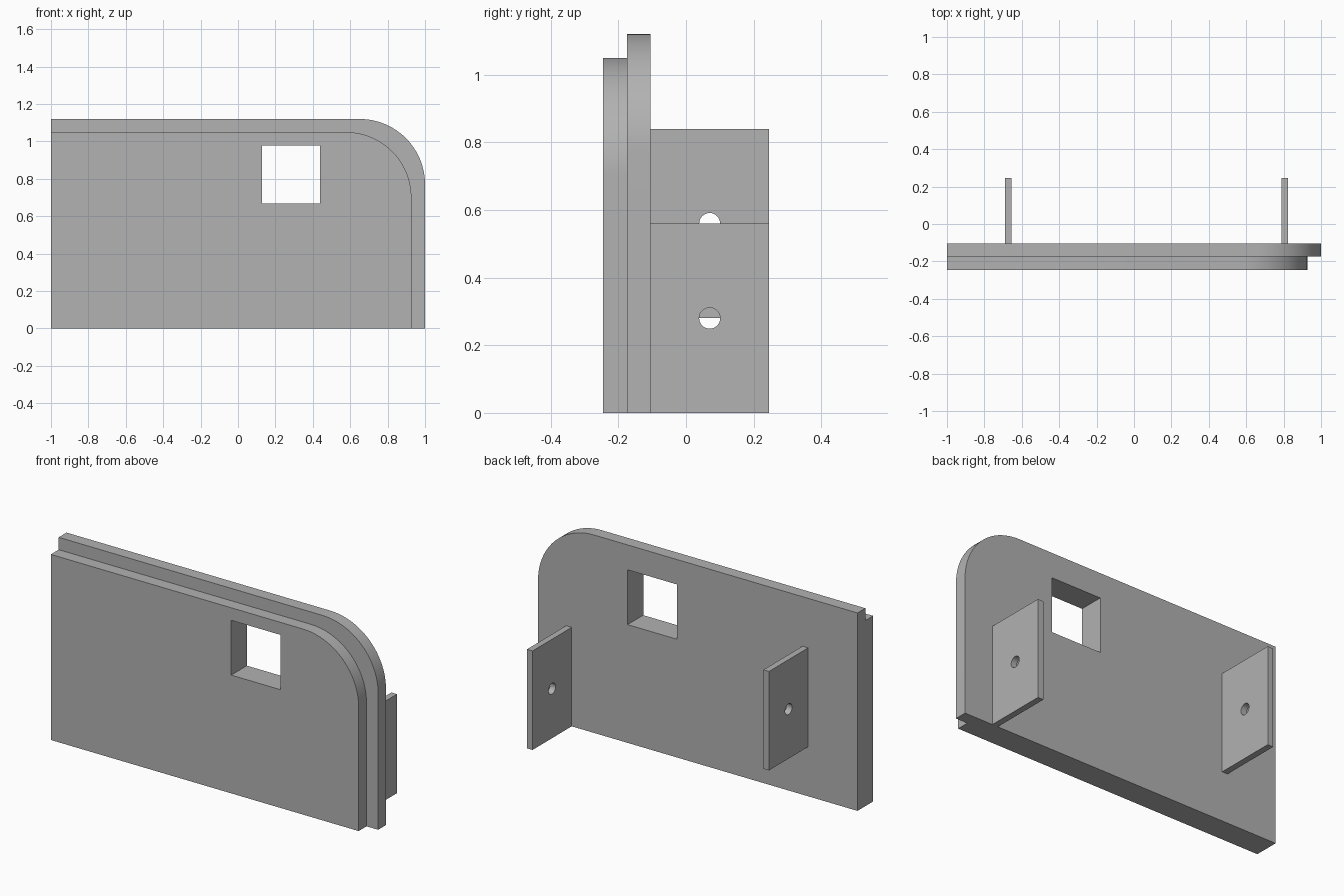
import bpy, bmesh, math

cube = bpy.data.objects.get("Cube")
if cube:
    bpy.data.objects.remove(cube, do_unlink=True)

# Single plain grey material
grey = bpy.data.materials.new("plain grey")
grey.use_nodes = True
colour = (0.445, 0.445, 0.445, 1)
grey.diffuse_color = colour
grey.node_tree.nodes["Principled BSDF"].inputs["Base Color"].default_value = colour


def extrude_profile(name, points, direction):
    """Close a planar profile and extrude it into a solid."""
    bm = bmesh.new()
    face = bm.faces.new([bm.verts.new(p) for p in points])
    new = bmesh.ops.extrude_face_region(bm, geom=[face])["geom"]
    moved = [v for v in new if isinstance(v, bmesh.types.BMVert)]
    bmesh.ops.translate(bm, verts=moved, vec=direction)
    bmesh.ops.recalc_face_normals(bm, faces=bm.faces)
    mesh = bpy.data.meshes.new(name)
    bm.to_mesh(mesh)
    bm.free()
    mesh.materials.append(grey)
    obj = bpy.data.objects.new(name, mesh)
    bpy.context.collection.objects.link(obj)
    return obj


def cut(obj, cutter):
    """Subtract a cutter, then hide it from view and render."""
    mod = obj.modifiers.new("opening", "BOOLEAN")
    mod.operation = "DIFFERENCE"
    mod.solver = "EXACT"
    mod.object = cutter
    bpy.ops.object.select_all(action="DESELECT")
    bpy.context.view_layer.objects.active = obj
    obj.select_set(True)
    bpy.ops.object.modifier_apply(modifier=mod.name)
    bpy.ops.object.shade_smooth_by_angle(angle=math.radians(30))


def panel(name, right, height, y, radius=0.35, steps=24):
    """Upright panel with one rounded upper corner."""
    pts = [(-1, y, 0), (right, y, 0)]
    for i in range(steps + 1):
        a = math.pi / 2 * i / steps
        pts.append((right - radius + radius * math.cos(a), y,
                    height - radius + radius * math.sin(a)))
    pts.append((-1, y, height))
    return extrude_profile(name, pts, (0, 0.07, 0))


def circle(x, y, z, r, n=32):
    return [(x, y + r * math.cos(math.tau * i / n), z + r * math.sin(math.tau * i / n))
            for i in range(n)]


# Stepped wall: smaller front layer, larger back layer
front_panel = panel("front_panel", 0.927, 1.05, -0.245)
back_panel = panel("back_panel", 1.0, 1.12, -0.175)

# Square window through both layers
window = extrude_profile("window_cutter", [(0.129, -0.4, 0.669), (0.439, -0.4, 0.669),
                                           (0.439, -0.4, 0.979), (0.129, -0.4, 0.979)],
                         (0, 0.5, 0))
for layer in (front_panel, back_panel):
    cut(layer, window)
cutters = [window]

# Rear mounting tabs, each with a round bolt hole
for name, x, z in (("left_tab", 0.789, 0), ("right_tab", -0.691, 0.28)):
    tab = extrude_profile(name, [(x, -0.105, z), (x, 0.245, z),
                                 (x, 0.245, z + 0.56), (x, -0.105, z + 0.56)],
                          (0.035, 0, 0))
    hole = extrude_profile(name + "_hole_cutter", circle(x - 0.1, 0.07, z + 0.28, 0.031),
                           (0.3, 0, 0))
    cut(tab, hole)
    cutters.append(hole)

# Remove the used cutters
for c in cutters:
    bpy.data.objects.remove(c, do_unlink=True)
